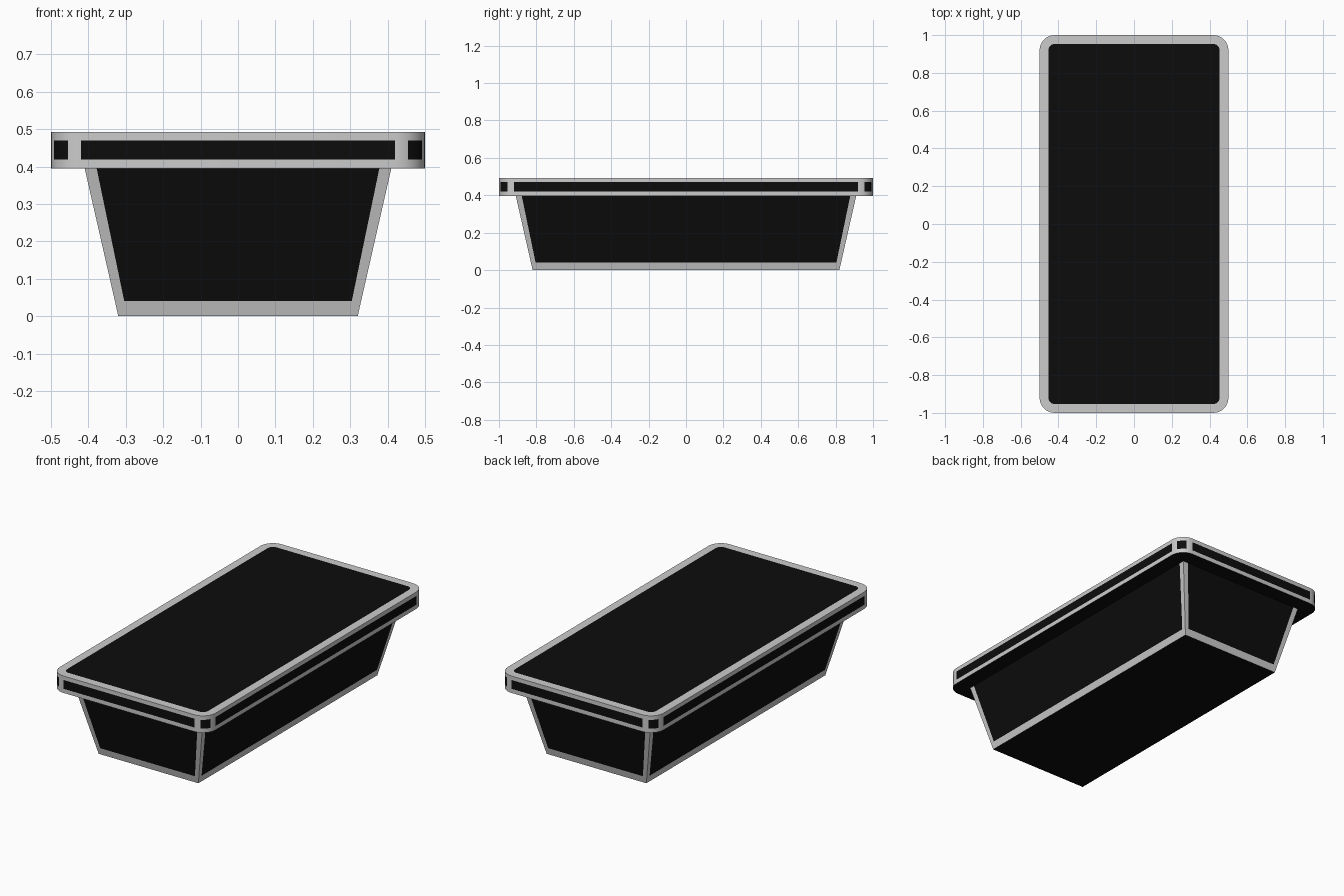
import bpy, bmesh, math

if "Cube" in bpy.data.objects:
    bpy.data.objects.remove(bpy.data.objects["Cube"])

def material(name, rgb):
    m = bpy.data.materials.new(name)
    m.diffuse_color = (*rgb, 1)
    m.use_nodes = True
    m.node_tree.nodes["Principled BSDF"].inputs["Base Color"].default_value = m.diffuse_color
    return m

GREY = material("light grey trim", (0.6, 0.6, 0.6))
BLACK = material("black panel", (0.0037, 0.0037, 0.0037))

def loft(name, rings, is_black, cap_top):
    """Stack closed rings (counter-clockwise), black where is_black(row, segment)."""
    bm = bmesh.new()
    loops = [[bm.verts.new(p) for p in ring] for ring in rings]
    n = len(loops[0])
    for row, (a, b) in enumerate(zip(loops, loops[1:])):
        for i in range(n):
            j = (i + 1) % n
            f = bm.faces.new((a[i], a[j], b[j], b[i]))
            f.material_index = int(is_black(row, i))
    # black underside and top panel
    bm.faces.new(loops[0][::-1]).material_index = 1
    if cap_top:
        bm.faces.new(loops[-1]).material_index = 1
    me = bpy.data.meshes.new(name)
    bm.to_mesh(me)
    bm.free()
    me.materials.append(GREY)
    me.materials.append(BLACK)
    ob = bpy.data.objects.new(name, me)
    bpy.context.collection.objects.link(ob)
    return ob

# Tapered body: each side has corner posts, a bottom rail and a black panel
def body_ring(hx, hy, post, z):
    pts = []
    for sx, sy in ((1, -1), (1, 1), (-1, 1), (-1, -1)):
        x, y = sx * hx, sy * hy
        along_x = (x - sx * post, y, z)
        along_y = (x, y - sy * post, z)
        first, last = (along_x, along_y) if sx * sy < 0 else (along_y, along_x)
        pts += [first, (x, y, z), last]
    return pts

loft("tapered_body",
     [body_ring(0.32, 0.82, 0.024, 0),
      body_ring(0.329, 0.829, 0.025, 0.04),
      body_ring(0.41, 0.91, 0.032, 0.396)],
     lambda row, i: row == 1 and i % 3 == 2, False)

# Rounded lid: black bands on the straight sides and in the middle of corners
ANGLES = (0, 13, 26, 35.5, 45, 54.5, 64, 77, 90)

def lid_ring(inset, z, r=0.08):
    pts = []
    for k, (sx, sy) in enumerate(((1, -1), (1, 1), (-1, 1), (-1, -1))):
        for a in ANGLES:
            t = math.radians(a + 90 * (k - 1))
            pts.append((sx * (0.5 - r) + (r - inset) * math.cos(t),
                        sy * (1.0 - r) + (r - inset) * math.sin(t), z))
    return pts

lid = loft("lid",
           [lid_ring(0, 0.395), lid_ring(0, 0.419), lid_ring(0, 0.47),
            lid_ring(0, 0.493), lid_ring(0.047, 0.493)],
           lambda row, i: row == 1 and i % 9 in (2, 3, 4, 5, 8), True)

bpy.context.view_layer.objects.active = lid
lid.select_set(True)
bpy.ops.object.shade_smooth_by_angle(angle=math.radians(35))
